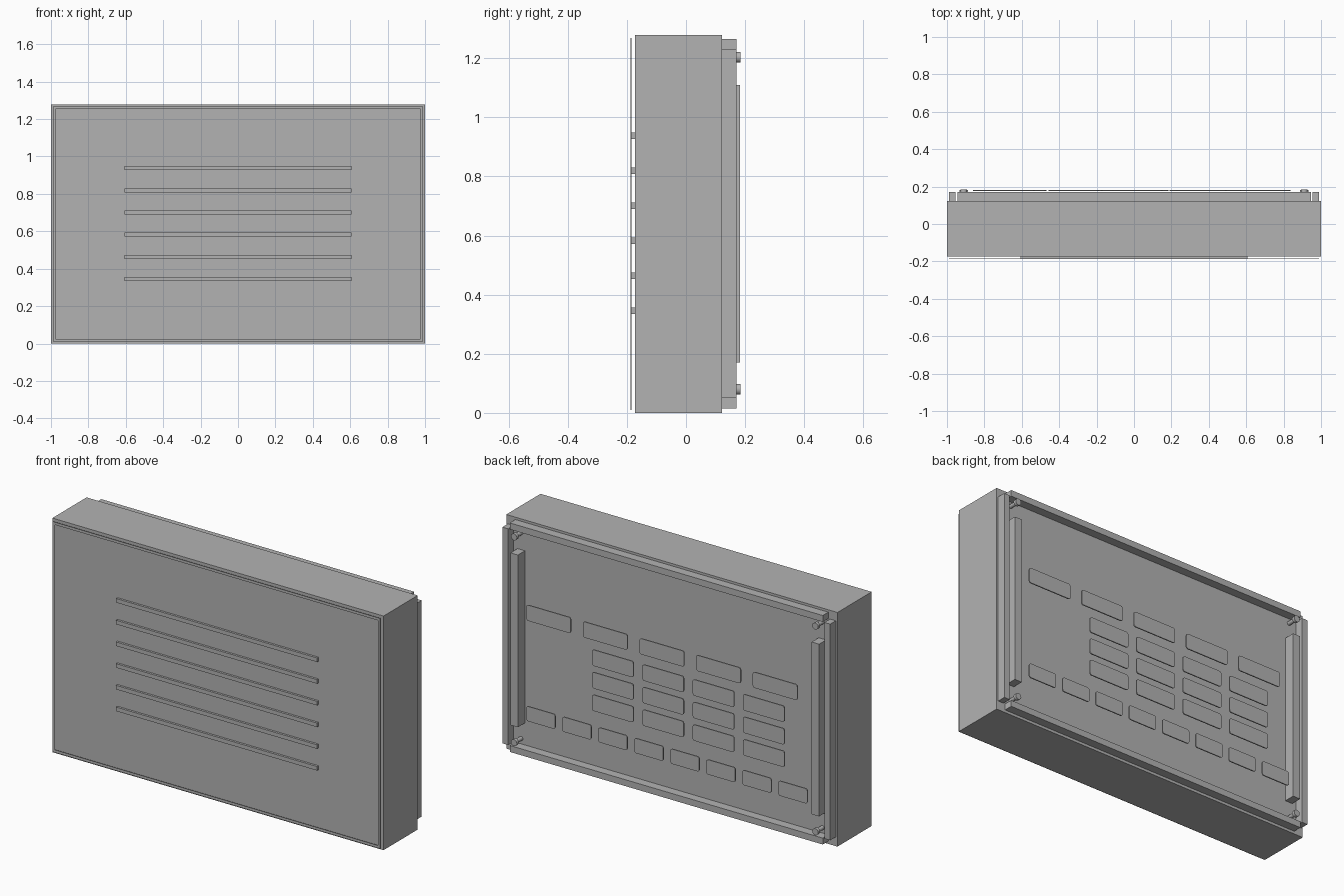
import bpy, bmesh, math
from mathutils import Matrix, Vector

cube = bpy.data.objects.get("Cube")
if cube:
    bpy.data.objects.remove(cube, do_unlink=True)

grey = bpy.data.materials.new("plain grey")
grey.use_nodes = True
COLOUR = (0.45, 0.45, 0.45, 1)
grey.diffuse_color = COLOUR
grey.node_tree.nodes["Principled BSDF"].inputs["Base Color"].default_value = COLOUR

BACK = 0.122    # rear face of the cabinet
FRONT = -0.173  # front face of the cabinet
TIP = 0.183     # rearmost face of the fittings


def finish(name, bm):
    mesh = bpy.data.meshes.new(name)
    bmesh.ops.recalc_face_normals(bm, faces=bm.faces)
    bm.to_mesh(mesh)
    bm.free()
    obj = bpy.data.objects.new(name, mesh)
    bpy.context.collection.objects.link(obj)
    mesh.materials.append(grey)
    return obj


def add_box(bm, x, y, z):
    """Box between the (low, high) pairs given for each axis."""
    size = Vector((x[1] - x[0], y[1] - y[0], z[1] - z[0]))
    mid = Vector((sum(x), sum(y), sum(z))) / 2
    bmesh.ops.create_cube(bm, size=1, matrix=Matrix.Translation(mid) @ Matrix.Diagonal(size).to_4x4())


def box(name, x, y, z):
    bm = bmesh.new()
    add_box(bm, x, y, z)
    return finish(name, bm)


def rounded_plate(name, left, top, width, height, radius=0.012):
    """Thin rear plate with rounded corners."""
    bm = bmesh.new()
    corners = [(left - radius, top - radius), (left - width + radius, top - radius),
               (left - width + radius, top - height + radius), (left - radius, top - height + radius)]
    verts = []
    for i, (cx, cz) in enumerate(corners):
        for step in range(4):
            a = math.radians(90 * i + 30 * step)
            verts.append(bm.verts.new((cx + radius * math.cos(a), TIP, cz + radius * math.sin(a))))
    face = bm.faces.new(verts)
    new = bmesh.ops.extrude_face_region(bm, geom=[face])["geom"]
    bmesh.ops.translate(bm, vec=(0, -0.006, 0), verts=[v for v in new if isinstance(v, bmesh.types.BMVert)])
    return finish(name, bm)


def screw(name, x, z):
    bm = bmesh.new()
    for radius, low, high in ((0.011, BACK, 0.17), (0.018, 0.168, TIP + 0.002)):
        place = Matrix.Translation((x, (low + high) / 2, z)) @ Matrix.Rotation(math.pi / 2, 4, "X")
        bmesh.ops.create_cone(bm, cap_ends=True, segments=20, radius1=radius, radius2=radius,
                              depth=high - low, matrix=place)
    obj = finish(name, bm)
    bpy.context.view_layer.objects.active = obj
    obj.select_set(True)
    bpy.ops.object.shade_smooth_by_angle()
    obj.select_set(False)


# Cabinet
box("cabinet", (-1, 1), (FRONT, BACK), (0, 1.278))

# Thin front border
bm = bmesh.new()
sheet = (-0.187, -0.185)
for side in (-1, 1):
    add_box(bm, sorted((side * 0.975, side * 0.99)), sheet, (0.01, 1.268))
for low in (0.01, 1.253):
    add_box(bm, (-0.975, 0.975), sheet, (low, low + 0.015))
finish("front_border", bm)

# Front ribs
for i in range(6):
    z = 0.345 + i * 0.1185
    box(f"front_rib_{i + 1}", (-0.607, 0.607), (-0.185, FRONT), (z - 0.011, z + 0.011))

# Rear rails, bars and corner screws
for label, z in (("lower", 0.015), ("upper", 1.23)):
    box(f"{label}_rear_rail", (-0.945, 0.945), (BACK, 0.17), (z, z + 0.035))
for label, side in (("left", 1), ("right", -1)):
    box(f"{label}_rear_rail", sorted((side * 0.955, side * 0.99)), (BACK, 0.17), (0.05, 1.23))
    box(f"{label}_rear_bar", sorted((side * 0.887, side * 0.932)), (BACK, TIP), (0.17, 1.11))
    for height, z in (("lower", 0.08), ("upper", 1.203)):
        screw(f"{height}_{label}_screw", side * 0.91, z)

# Rear plates: name, count, left edge, pitch, width, top, height
rows = [("top_plate", 5, 0.837, 0.342, 0.269, 0.853, 0.086),
        ("bottom_plate", 8, 0.837, 0.2175, 0.175, 0.3, 0.081)]
rows += [(f"middle_plate_{r + 1}", 4, 0.44, 0.304, 0.25, 0.715 - r * 0.123, 0.088) for r in range(3)]
for name, count, left, pitch, width, top, height in rows:
    for i in range(count):
        rounded_plate(f"{name}_{i + 1}", left - i * pitch, top, width, height)
